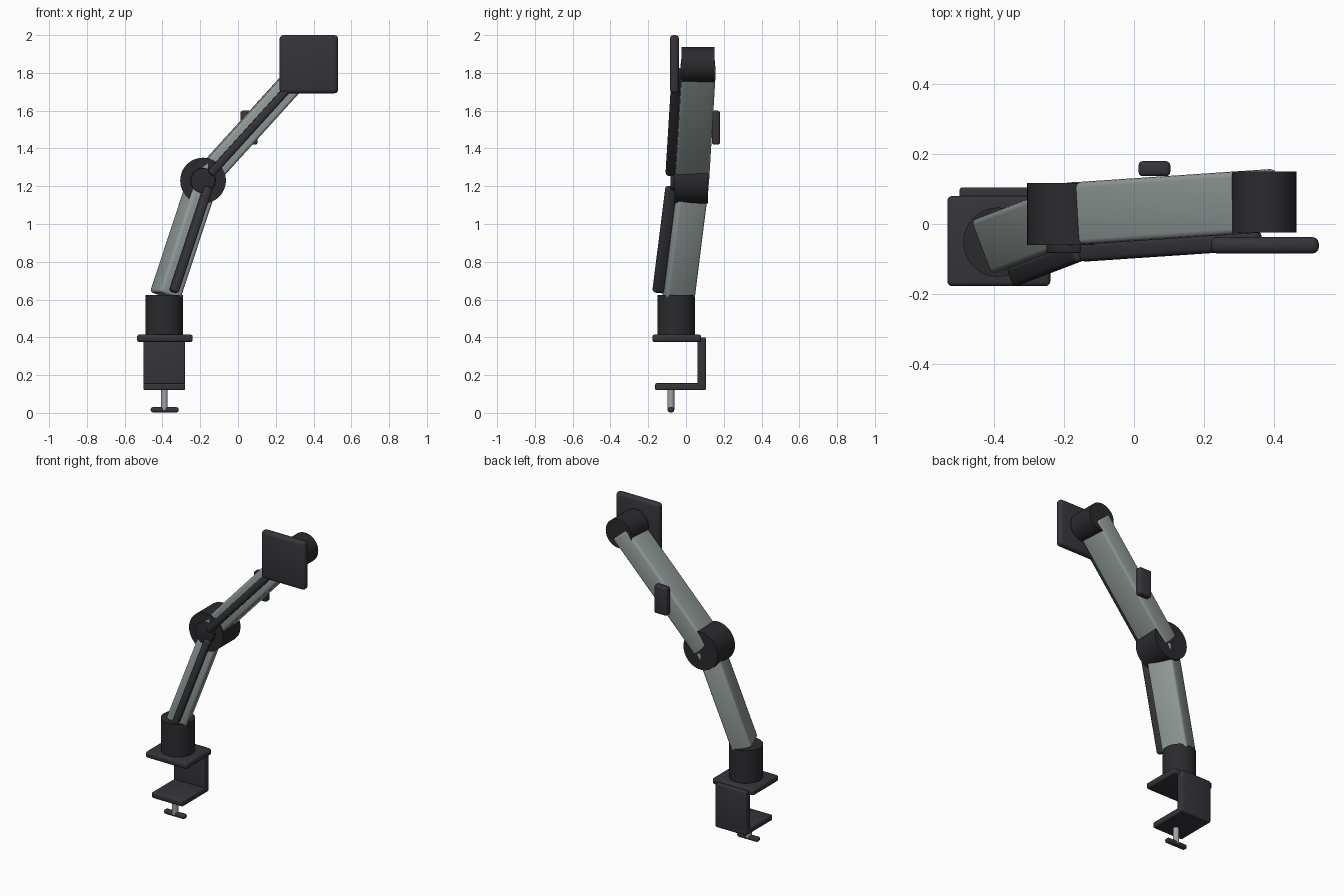
import bpy
import math
from mathutils import Vector, Matrix

if "Cube" in bpy.data.objects:
    bpy.data.objects.remove(bpy.data.objects["Cube"])


def material(name, rgb):
    m = bpy.data.materials.new(name)
    m.diffuse_color = (*rgb, 1)
    m.use_nodes = True
    m.node_tree.nodes["Principled BSDF"].inputs["Base Color"].default_value = m.diffuse_color
    return m


CHARCOAL = material("charcoal", (0.036, 0.034, 0.042))
BLACK = material("soft black", (0.024, 0.024, 0.028))
GREY = material("arm grey", (0.29, 0.335, 0.325))
STEEL = material("steel", (0.36, 0.37, 0.37))


def finish(ob, name, mat, bevel=0.0, segments=3):
    ob.name = name
    ob.data.materials.append(mat)
    if bevel:
        mod = ob.modifiers.new("rounding", 'BEVEL')
        mod.width = bevel
        mod.segments = segments
        mod.limit_method = 'ANGLE'
        bpy.ops.object.modifier_apply(modifier=mod.name)
    bpy.ops.object.shade_smooth_by_angle(angle=math.radians(35))
    return ob


def box(name, lo, hi, mat, bevel=0.01):
    lo, hi = Vector(lo), Vector(hi)
    bpy.ops.mesh.primitive_cube_add(size=1)
    ob = bpy.context.object
    ob.data.transform(Matrix.Translation((lo + hi) / 2) @ Matrix.Diagonal((*(hi - lo), 1)))
    return finish(ob, name, mat, bevel)


def rod(name, a, b, radius, mat, bevel=0.0):
    a, b = Vector(a), Vector(b)
    bpy.ops.mesh.primitive_cylinder_add(vertices=48, radius=radius, depth=(b - a).length)
    ob = bpy.context.object
    turn = (b - a).to_track_quat('Z', 'Y').to_matrix().to_4x4()
    ob.data.transform(Matrix.Translation((a + b) / 2) @ turn)
    return finish(ob, name, mat, bevel)


def beam(name, a, b, span, side, height, mat, bevel):
    """Rounded box along a-b: span = distances along, side = offsets sideways."""
    d = (b - a).normalized()
    w = d.cross(Vector((0, 0, 1))).normalized()
    h = w.cross(d)
    ob = box(name, (span[0], side[0], -height / 2), (span[1], side[1], height / 2), mat, bevel)
    frame = Matrix((d, w, h)).transposed().to_4x4()
    ob.data.transform(Matrix.Translation(a) @ frame)
    return ob


# desk clamp
box("clamp_top_plate", (-0.535, -0.178, 0.375), (-0.24, 0.08, 0.415), CHARCOAL, 0.013)
box("clamp_back", (-0.50, 0.06, 0.12), (-0.28, 0.105, 0.40), CHARCOAL, 0.008)
box("clamp_jaw", (-0.50, -0.163, 0.12), (-0.28, 0.105, 0.157), CHARCOAL, 0.008)
rod("clamp_screw", (-0.39, -0.08, 0.015), (-0.39, -0.08, 0.125), 0.018, STEEL)
box("screw_handle", (-0.462, -0.097, 0.003), (-0.315, -0.063, 0.03), CHARCOAL, 0.01)
rod("base_post", (-0.39, -0.052, 0.41), (-0.39, -0.052, 0.625), 0.099, BLACK)

# joints
rod("elbow_joint", (-0.185, -0.06, 1.23), (-0.185, 0.117, 1.23), 0.121, BLACK)
rod("elbow_cap", (-0.185, -0.083, 1.23), (-0.185, -0.055, 1.23), 0.066, BLACK, 0.004)
rod("head_joint", (0.373, -0.024, 1.845), (0.373, 0.15, 1.845), 0.092, BLACK)

# arm sections, each with a cable cover along the front
base = Vector((-0.386, -0.048, 0.62))
elbow = Vector((-0.185, 0.0285, 1.23))
head = Vector((0.373, 0.066, 1.845))
for label, a, b, half, start in (("lower", base, elbow, 0.083, 0.02),
                                 ("upper", elbow, head, 0.09, 0.045)):
    length = (b - a).length
    beam(label + "_arm", a, b, (0, length), (-half, half), 0.125, GREY, 0.016)
    beam(label + "_cable_cover", a, b, (start, length - 0.035), (half - 0.004, 0.139),
         0.042, CHARCOAL, 0.014)

# screen mounting plate and rear cable clip
box("screen_plate", (0.22, -0.085, 1.692), (0.53, -0.037, 2.0), CHARCOAL, 0.02)
box("cable_clip", (0.013, 0.137, 1.42), (0.104, 0.18, 1.60), CHARCOAL, 0.012)
